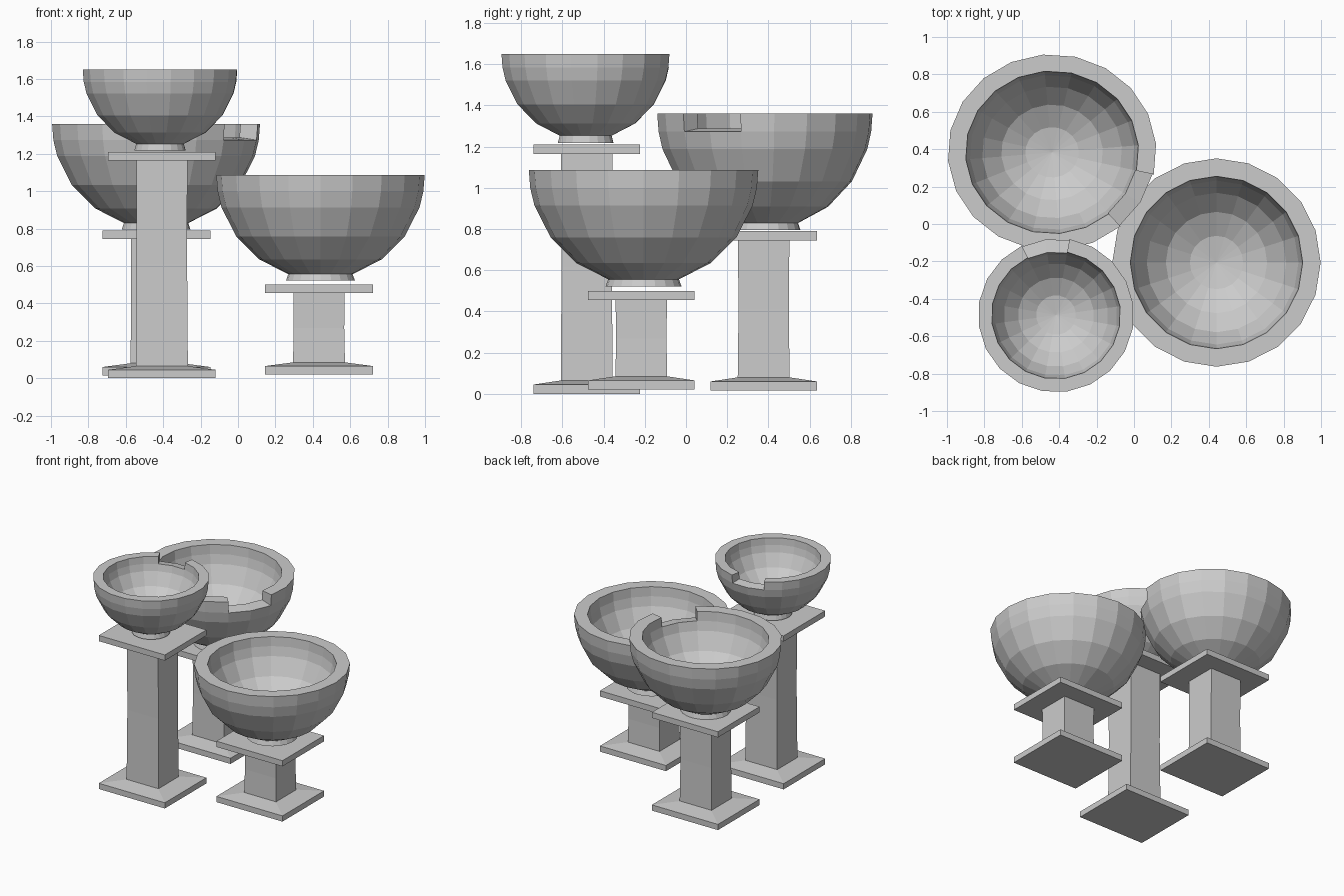
import bpy, bmesh
from math import sin, cos, radians

cube = bpy.data.objects.get("Cube")
if cube:
    bpy.data.objects.remove(cube, do_unlink=True)

stone = bpy.data.materials.new("grey_stone")
stone.use_nodes = True
GREY = (0.6, 0.6, 0.6, 1)
stone.diffuse_color = GREY
stone.node_tree.nodes["Principled BSDF"].inputs["Base Color"].default_value = GREY

SEGS = 20
STEP = 360 / SEGS
LATITUDES = (0, 9, 18, 36, 54, 72)


def finish(name, bm):
    bmesh.ops.recalc_face_normals(bm, faces=bm.faces)
    mesh = bpy.data.meshes.new(name)
    bm.to_mesh(mesh)
    bm.free()
    mesh.materials.append(stone)
    obj = bpy.data.objects.new(name, mesh)
    bpy.context.collection.objects.link(obj)


def ring(bm, cx, cy, z, rx, ry, turn):
    angles = [radians(turn + i * STEP) for i in range(SEGS)]
    return [bm.verts.new((cx + rx * cos(a), cy + ry * sin(a), z)) for a in angles]


def bowl(name, cx, cy, rim, r, squash, turn, wall, notch):
    """Thick hemisphere on a flared foot; notch lists the rim segments cut away."""
    bm = bmesh.new()

    def shell(radius):
        return [ring(bm, cx, cy, rim - radius * sin(radians(t)), radius * cos(radians(t)),
                     radius * squash * cos(radians(t)), turn) for t in LATITUDES]

    outer, inner = shell(r), shell(r - wall)
    foot_r = r * cos(radians(72)) * 1.07
    foot = ring(bm, cx, cy, rim - r * sin(radians(72)) - 0.035, foot_r, foot_r * squash, turn)
    outer.append(foot)
    bm.faces.new(foot)
    bottom = bm.verts.new((cx, cy, rim - r + wall))

    for i in range(SEGS):
        j = (i + 1) % SEGS
        top = 1 if i in notch else 0
        for rings in (outer, inner):
            for a, b in list(zip(rings, rings[1:]))[top:]:
                bm.faces.new((a[i], a[j], b[j], b[i]))
        bm.faces.new((inner[-1][i], inner[-1][j], bottom))
        # rim, or the floor of the notch
        bm.faces.new((outer[top][i], outer[top][j], inner[top][j], inner[top][i]))
        # side walls of the notch
        if (i in notch) != (j in notch):
            bm.faces.new((outer[0][j], outer[1][j], inner[1][j], inner[0][j]))
    finish(name, bm)


def stack(name, cx, cy, sections):
    """Closed rectangular solid through (z, half width, half depth) sections."""
    bm = bmesh.new()
    loops = [[bm.verts.new((cx + sx * hx, cy + sy * hy, z))
              for sx, sy in ((-1, -1), (1, -1), (1, 1), (-1, 1))] for z, hx, hy in sections]
    bm.faces.new(loops[0])
    bm.faces.new(loops[-1])
    for a, b in zip(loops, loops[1:]):
        for i in range(4):
            j = (i + 1) % 4
            bm.faces.new((a[i], a[j], b[j], b[i]))
    finish(name, bm)


PLATE_X, PLATE_Y = 0.288, 0.259


def pedestal(name, cx, cy, floor, top):
    # base slab with a gently sloped top
    stack(name + "_base", cx, cy, [(floor, PLATE_X, PLATE_Y), (floor + 0.045, PLATE_X, PLATE_Y),
                                   (floor + 0.065, 0.137, 0.126)])
    # slightly waisted column
    low, high = floor + 0.055, top - 0.04
    stack(name + "_column", cx, cy, [(low, 0.139, 0.126), ((low + high) / 2, 0.135, 0.122),
                                     (high, 0.136, 0.125)])
    # slab under the bowl
    stack(name + "_cap", cx, cy, [(top - 0.045, PLATE_X, PLATE_Y), (top, PLATE_X, PLATE_Y)])


# tall pedestal with the small bowl
pedestal("tall", -0.407, -0.482, 0, 1.21)
bowl("small_bowl", -0.417, -0.487, 1.65, 0.417, 0.99, 8, 0.072, (4, 5))

# middle pedestal with the oval bowl
pedestal("middle", -0.436, 0.377, 0.015, 0.79)
bowl("oval_bowl", -0.438, 0.383, 1.36, 0.558, 0.94, 5, 0.095, (17, 18))

# short pedestal with the round bowl
pedestal("short", 0.433, -0.217, 0.02, 0.5)
bowl("round_bowl", 0.441, -0.206, 1.086, 0.557, 1, 0, 0.096, ())
